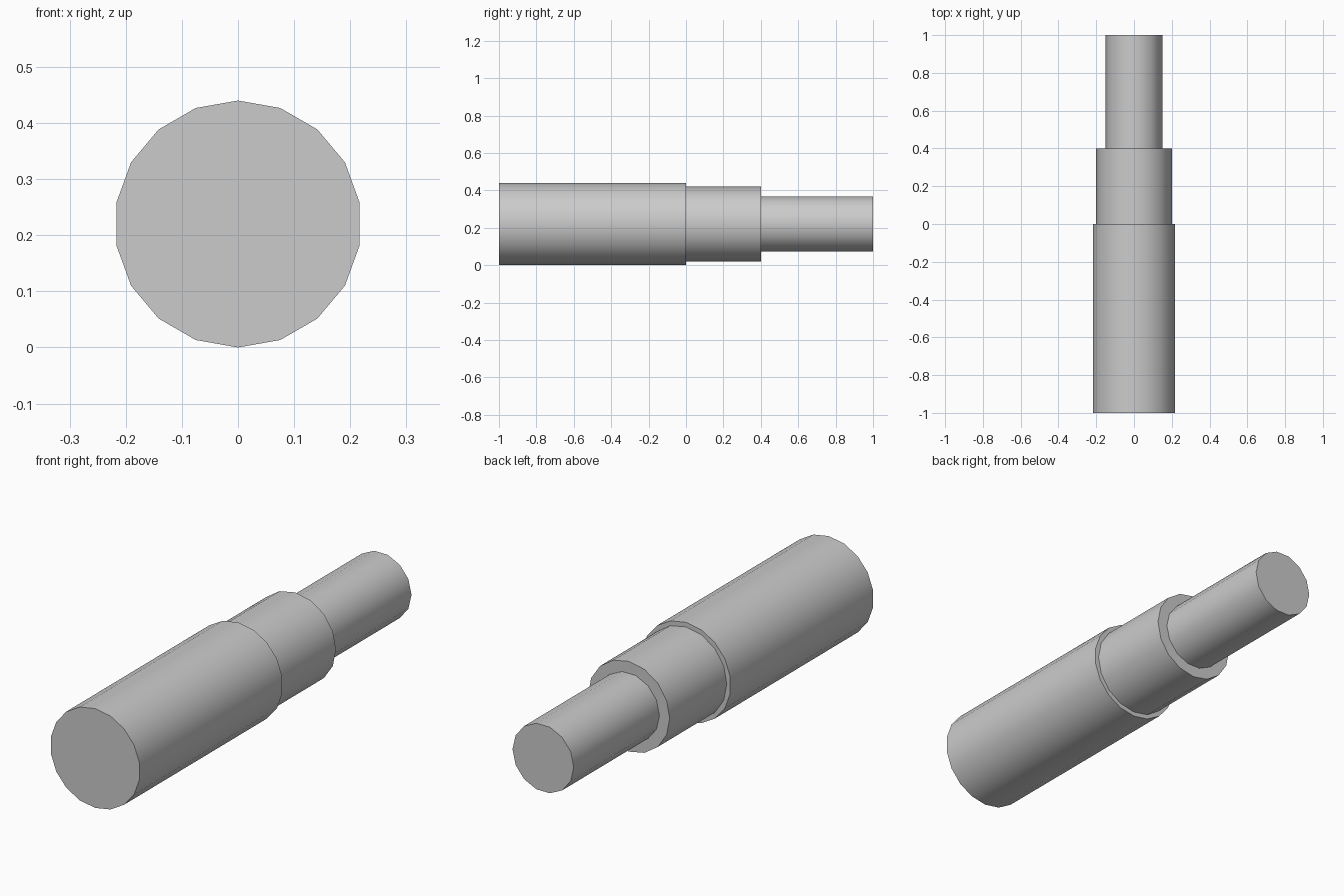
import bpy
import math

cube = bpy.data.objects.get("Cube")
if cube:
    bpy.data.objects.remove(cube, do_unlink=True)

AXIS_HEIGHT = 0.22

# Single plain grey for every section
grey = bpy.data.materials.new("plain_grey")
grey.use_nodes = True
colour = (0.6, 0.6, 0.6, 1)
grey.diffuse_color = colour
grey.node_tree.nodes["Principled BSDF"].inputs["Base Color"].default_value = colour


def section(name, radius, sides, front, back, roll=0):
    """Closed cylinder lying along y, first corner at the top before rolling."""
    bpy.ops.mesh.primitive_cylinder_add(
        vertices=sides, radius=radius, depth=back - front,
        location=(0, (front + back) / 2, AXIS_HEIGHT),
        rotation=(math.pi / 2, roll, 0))
    obj = bpy.context.object
    obj.name = name
    obj.data.materials.append(grey)
    bpy.ops.object.shade_smooth_by_angle(angle=math.radians(40))


# Three stepped sections from front to back
section("front_barrel", 0.22, 18, -1, 0)
section("middle_collar", 0.20, 16, 0, 0.4)
section("rear_shaft", 0.15, 14, 0.4, 1, roll=math.pi / 2)
